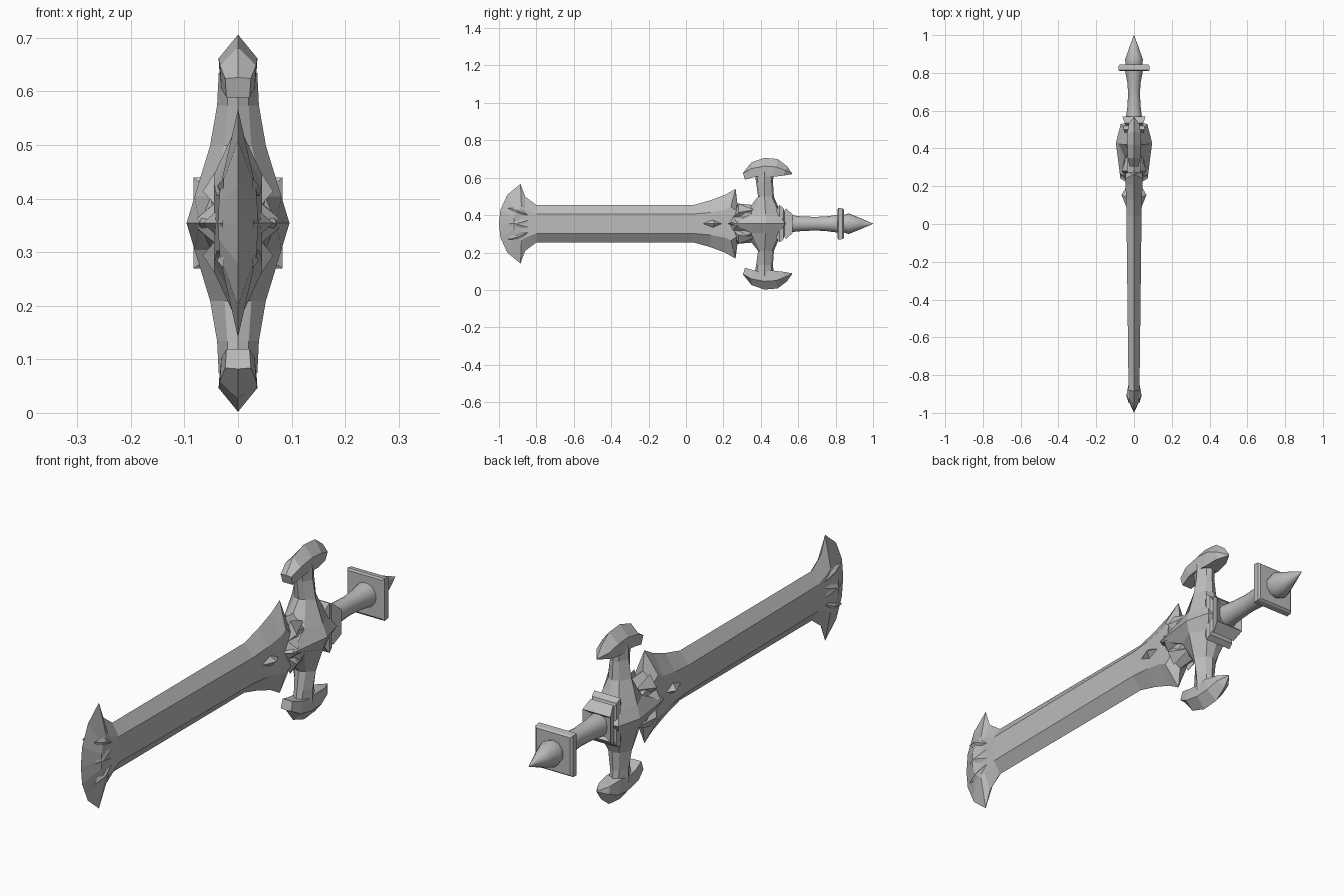
import bpy, bmesh, math

if "Cube" in bpy.data.objects:
    bpy.data.objects.remove(bpy.data.objects["Cube"])

MID = 0.354  # height of the sword's long axis

steel = bpy.data.materials.new("grey steel")
steel.use_nodes = True
GREY = (0.5, 0.5, 0.5, 1)
steel.diffuse_color = GREY
steel.node_tree.nodes["Principled BSDF"].inputs["Base Color"].default_value = GREY


def make(name, bm, mirror=True):
    """Turn a bmesh into an object on the sword axis, mirrored across x and z."""
    bmesh.ops.remove_doubles(bm, verts=bm.verts, dist=1e-5)
    bmesh.ops.recalc_face_normals(bm, faces=bm.faces)
    # point quarter shells away from the sword's middle plane
    if mirror and sum(f.normal.x * f.calc_area() for f in bm.faces) < 0:
        bmesh.ops.reverse_faces(bm, faces=bm.faces)
    mesh = bpy.data.meshes.new(name)
    bm.to_mesh(mesh)
    bm.free()
    mesh.materials.append(steel)
    ob = bpy.data.objects.new(name, mesh)
    bpy.context.collection.objects.link(ob)
    ob.location.z = MID
    if mirror:
        mod = ob.modifiers.new("Mirror", "MIRROR")
        mod.use_axis = (True, False, True)
        mod.merge_threshold = 0.0005
    return ob


def quarter(name, rows):
    """Skin rows of (x, y, z) points with faces."""
    bm = bmesh.new()
    grid = [[bm.verts.new(p) for p in row] for row in rows]
    for a, b in zip(grid, grid[1:]):
        for i in range(len(a) - 1):
            bm.faces.new((a[i], a[i + 1], b[i + 1], b[i]))
    return make(name, bm)


def shard(name, outline, base, apex):
    """Faceted spike over a (y, z) outline."""
    bm = bmesh.new()
    ring = [bm.verts.new((base, y, z)) for y, z in outline]
    top = bm.verts.new(apex)
    for i, v in enumerate(ring):
        bm.faces.new((v, ring[(i + 1) % len(ring)], top))
    return make(name, bm)


def lathe(name, profile, sides, smooth=False):
    """Sweep (y, x radius, z radius) sections along the sword axis."""
    bm = bmesh.new()
    rings = []
    for y, rx, rz in profile:
        ring = []
        for i in range(sides):
            a = 2 * math.pi * (i + 0.5) / sides
            k = 1 / math.cos(math.pi / sides) if sides == 4 else 1
            ring.append(bm.verts.new((rx * k * math.cos(a), y, rz * k * math.sin(a))))
        rings.append(ring)
    for a, b in zip(rings, rings[1:]):
        for i in range(sides):
            j = (i + 1) % sides
            bm.faces.new((a[i], a[j], b[j], b[i]))
    bm.faces.new(rings[0])
    bm.faces.new(rings[-1])
    ob = make(name, bm, False)
    if smooth:
        bpy.context.view_layer.objects.active = ob
        ob.select_set(True)
        bpy.ops.object.shade_smooth_by_angle(angle=math.radians(40))
        ob.select_set(False)


# Blade: sharp edge outline, and the bevel line inside it as (y, z, thickness)
edge = [(-1, 0), (-.992, .075), (-.955, .155), (-.885, .213), (-.86, .145), (-.80, .1),
        (.04, .1), (.13, .125), (.21, .155), (.265, .187), (.275, .108), (.36, .1), (.4, .06)]
bevel = [(-.92, 0, .036), (-.92, .03, .036), (-.91, .06, .034), (-.88, .09, .028),
         (-.86, .075, .028), (-.80, .052, .03), (.04, .052, .04), (.13, .06, .042),
         (.21, .075, .045), (.24, .09, .045), (.27, .07, .045), (.33, .06, .05), (.4, .03, .05)]
quarter("blade", [[(0, y, z) for y, z in edge],
                  [(t, y, z) for y, z, t in bevel],
                  [(t, y, 0) for y, z, t in bevel]])

# Raised flutes on the blade head
shard("blade_flute", [(-.955, .085), (-.92, .055), (-.83, .04), (-.89, .085)], .026, (.039, -.9, .07))
shard("blade_middle_flute", [(-.95, 0), (-.92, .025), (-.84, .02), (-.86, 0)], .028, (.04, -.91, 0))

# Cross guard: sections at rising z, each running front to back over the side ridge
sections = [
    (0, [(0, .2), (.072, .24), (.096, .43), (.07, .53), (0, .54)]),
    (.05, [(0, .31), (.05, .35), (.081, .425), (.05, .5), (0, .51)]),
    (.145, [(0, .385), (.025, .395), (.052, .42), (.025, .46), (0, .47)]),
    (.22, [(0, .375), (.02, .385), (.039, .42), (.02, .455), (0, .465)]),
    (.28, [(0, .365), (.02, .375), (.036, .42), (.02, .46), (0, .47)])]
quarter("cross_guard", [[(x, y, z) for x, y in pts] for z, pts in sections])

# Crescent ends of the guard: outer rim, widest line, underside line, middle of underside
rim = [(.305, .272), (.35, .328), (.42, .352), (.49, .346), (.54, .308), (.568, .268)]
wide = [(.305, .27), (.35, .295), (.42, .308), (.48, .304), (.53, .285), (.568, .267)]
under = [(.315, .235), (.365, .25), (.41, .255), (.46, .25), (.52, .257), (.568, .265)]
width = [.024, .034, .036, .036, .028, 0]
quarter("guard_crescents", [[(0, y, z) for y, z in rim],
                            [(w, y, z) for (y, z), w in zip(wide, width)],
                            [(w * .9, y, z) for (y, z), w in zip(under, width)],
                            [(0, y, z) for y, z in under]])
quarter("crescent_front_faces", [[(0, .305, .272), (.024, .305, .27)],
                                 [(0, .315, .235), (.0216, .315, .235)]])

# Ornaments where the blade meets the guard
shard("guard_fangs", [(.245, .025), (.3, .03), (.37, .075), (.28, .107), (.262, .065)],
      .035, (.066, .28, .06))
shard("guard_claws", [(.23, 0), (.25, .04), (.36, .045), (.4, 0)], .04, (.078, .27, .008))
shard("blade_gems", [(.085, 0), (.14, .024), (.2, 0)], .038, (.066, .155, 0))

# Collars, grip and pommel
lathe("front_collar", [(.47, .04, .055), (.5, .058, .1), (.52, .055, .085), (.53, .04, .05)], 4)
lathe("rear_collar", [(.51, .04, .05), (.535, .05, .082), (.57, .062, .05), (.56, .035, .04)], 4)
lathe("grip", [(.52, .045, .048), (.56, .044, .046), (.62, .036, .04), (.69, .032, .037),
               (.75, .036, .04), (.82, .05, .05)], 16, True)
lathe("pommel_plate", [(.81, .075, .078), (.815, .083, .085), (.838, .083, .082), (.845, .075, .076)], 4)
lathe("pommel", [(.84, .045, .046), (.87, .05, .055), (.93, .028, .031), (1, .001, .001)], 10, True)
